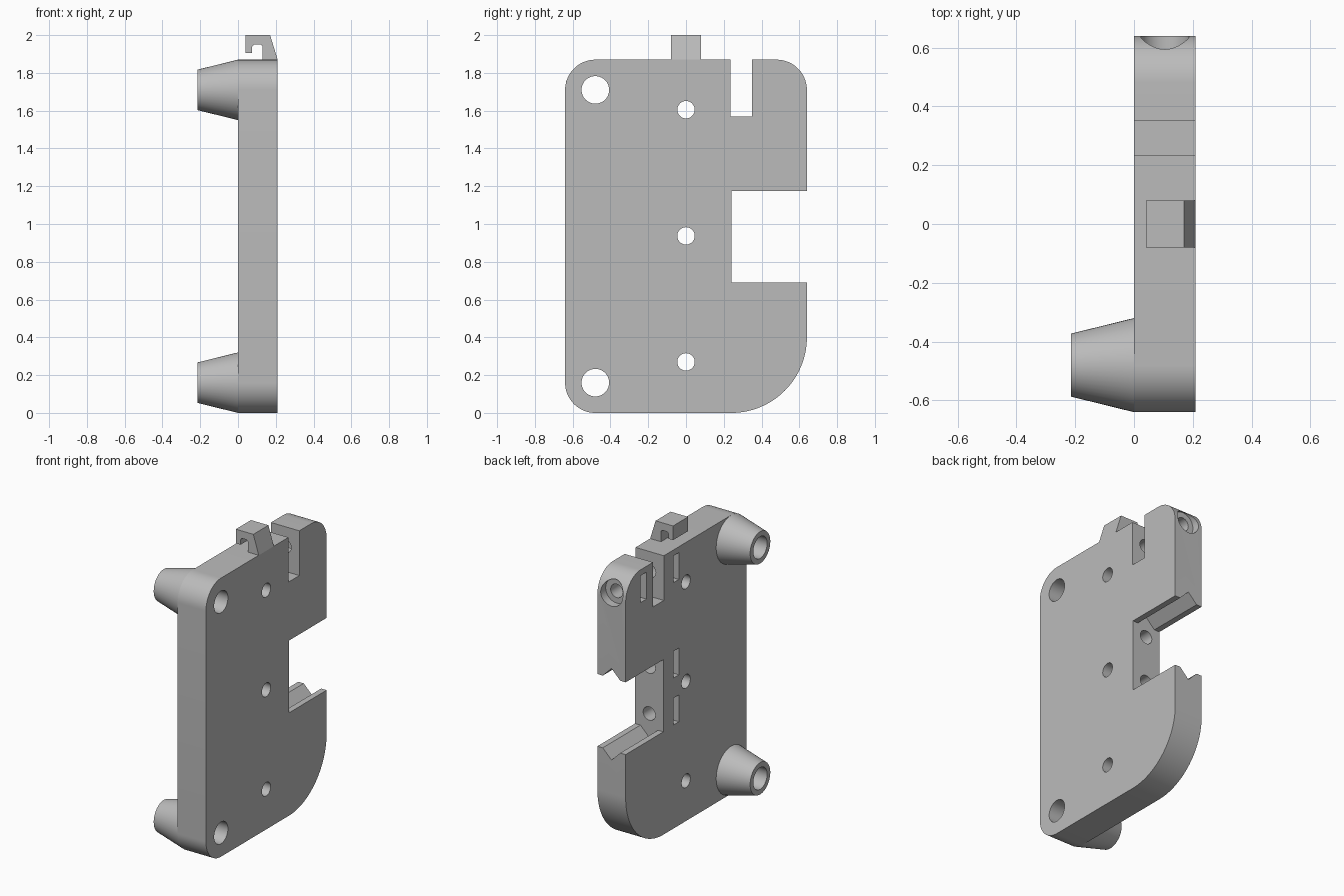
import bpy, bmesh, math
from mathutils import Vector

cube = bpy.data.objects.get("Cube")
if cube:
    bpy.data.objects.remove(cube, do_unlink=True)

grey = bpy.data.materials.new("plain grey")
grey.use_nodes = True
colour = (0.5, 0.5, 0.5, 1)
grey.diffuse_color = colour
grey.node_tree.nodes["Principled BSDF"].inputs["Base Color"].default_value = colour

T = 0.21          # plate thickness
MID = T / 2       # screw channel axis


def make(name, bm):
    bmesh.ops.recalc_face_normals(bm, faces=bm.faces)
    me = bpy.data.meshes.new(name)
    bm.to_mesh(me)
    bm.free()
    me.materials.append(grey)
    ob = bpy.data.objects.new(name, me)
    bpy.context.collection.objects.link(ob)
    return ob


def prism(name, points, offset):
    """Closed outline of 3D points swept along offset."""
    bm = bmesh.new()
    face = bm.faces.new([bm.verts.new(p) for p in points])
    new = bmesh.ops.extrude_face_region(bm, geom=[face])["geom"]
    bmesh.ops.translate(bm, vec=offset, verts=[v for v in new if isinstance(v, bmesh.types.BMVert)])
    return make(name, bm)


def box(name, x, y, z):
    outline = [(x[0], y[0], z[0]), (x[0], y[1], z[0]), (x[0], y[1], z[1]), (x[0], y[0], z[1])]
    return prism(name, outline, (x[1] - x[0], 0, 0))


def rod(name, start, end, radius, sides=40):
    a, b = Vector(start), Vector(end)
    turn = (b - a).to_track_quat('Z', 'Y')
    ring = [a + turn @ Vector((radius * math.cos(t), radius * math.sin(t), 0))
            for t in (2 * math.pi * i / sides for i in range(sides))]
    return prism(name, ring, b - a)


def arc(cy, cz, r, start, steps=16):
    return [(0, cy + r * math.cos(t), cz + r * math.sin(t))
            for t in (start + math.pi / 2 * i / steps for i in range(steps + 1))]


def smooth(ob):
    bpy.ops.object.select_all(action='DESELECT')
    ob.select_set(True)
    bpy.context.view_layer.objects.active = ob
    bpy.ops.object.shade_smooth_by_angle(angle=math.radians(30))


# Plate outline with rounded corners, side window and top notch
outline = (arc(-0.48, 0.16, 0.16, math.pi)
           + arc(0.24, 0.4, 0.4, -math.pi / 2, 28)
           + [(0, 0.64, 0.69), (0, 0.24, 0.69), (0, 0.24, 1.175), (0, 0.64, 1.175)]
           + arc(0.48, 1.71, 0.16, 0)
           + [(0, 0.35, 1.87), (0, 0.35, 1.57), (0, 0.235, 1.57), (0, 0.235, 1.87)]
           + arc(-0.48, 1.71, 0.16, math.pi / 2))
plate = prism("plate", outline, (T, 0, 0))

cutters = []
# Mounting holes through the plate
for z in (0.27, 0.937, 1.605):
    cutters.append(rod("screw_hole", (-0.1, 0, z), (0.4, 0, z), 0.046))
for z in (0.16, 1.71):
    cutters.append(rod("boss_hole", (-0.1, -0.48, z), (0.4, -0.48, z), 0.073))
# Screw channels along y
for z, y in ((0.785, 0.4), (1.1, 0.4), (1.74, 0.8)):
    cutters.append(rod("channel", (MID, 0.06, z), (MID, y, z), 0.045))
cutters.append(rod("counterbore", (MID, 0.585, 1.74), (MID, 0.8, 1.74), 0.082))
# Nut slots open on the boss side
for y, z in ((0.105, 0.785), (0.105, 1.1), (0.105, 1.74), (0.45, 1.74)):
    cutters.append(box("nut_slot", (-0.1, 0.185), (y - 0.03, y + 0.03), (z - 0.09, z + 0.09)))
# V grooves in the window floor and ceiling
for z, d in ((0.69, -1), (1.175, 1)):
    w, h = 0.065, 0.02
    vee = [(MID, 0.24, z + d * w), (MID + w, 0.24, z), (MID + w, 0.24, z - d * h),
           (MID - w, 0.24, z - d * h), (MID - w, 0.24, z)]
    cutters.append(prism("vee_groove", vee, (0, 0.6, 0)))

bpy.ops.object.select_all(action='DESELECT')
bpy.context.view_layer.objects.active = plate
plate.select_set(True)
for c in cutters:
    c.hide_render = True
    mod = plate.modifiers.new("cut", 'BOOLEAN')
    mod.operation = 'DIFFERENCE'
    mod.solver = 'EXACT'
    mod.object = c
    bpy.ops.object.modifier_apply(modifier=mod.name)
    bpy.data.objects.remove(c, do_unlink=True)
smooth(plate)

# Tapered hollow bosses
for name, z in (("lower_boss", 0.16), ("upper_boss", 1.71)):
    bm = bmesh.new()
    rings = []
    for x, r in ((0, 0.16), (-0.215, 0.107), (-0.215, 0.073), (0, 0.073)):
        rings.append([bm.verts.new((x, -0.48 + r * math.cos(t), z + r * math.sin(t)))
                      for t in (2 * math.pi * i / 48 for i in range(48))])
    for a, b in zip(rings, rings[1:]):
        for i in range(48):
            j = (i + 1) % 48
            bm.faces.new((a[i], a[j], b[j], b[i]))
    smooth(make(name, bm))

# Hook on the top edge
hook = [(T, 1.87), (0.17, 2.0), (0.04, 2.0), (0.04, 1.905), (0.075, 1.905), (0.075, 1.94),
        (0.085, 1.95), (0.12, 1.95), (0.13, 1.94), (0.13, 1.87)]
prism("top_hook", [(x, -0.08, z) for x, z in hook], (0, 0.16, 0))

# Centre the width exactly on the origin
bpy.context.view_layer.update()
